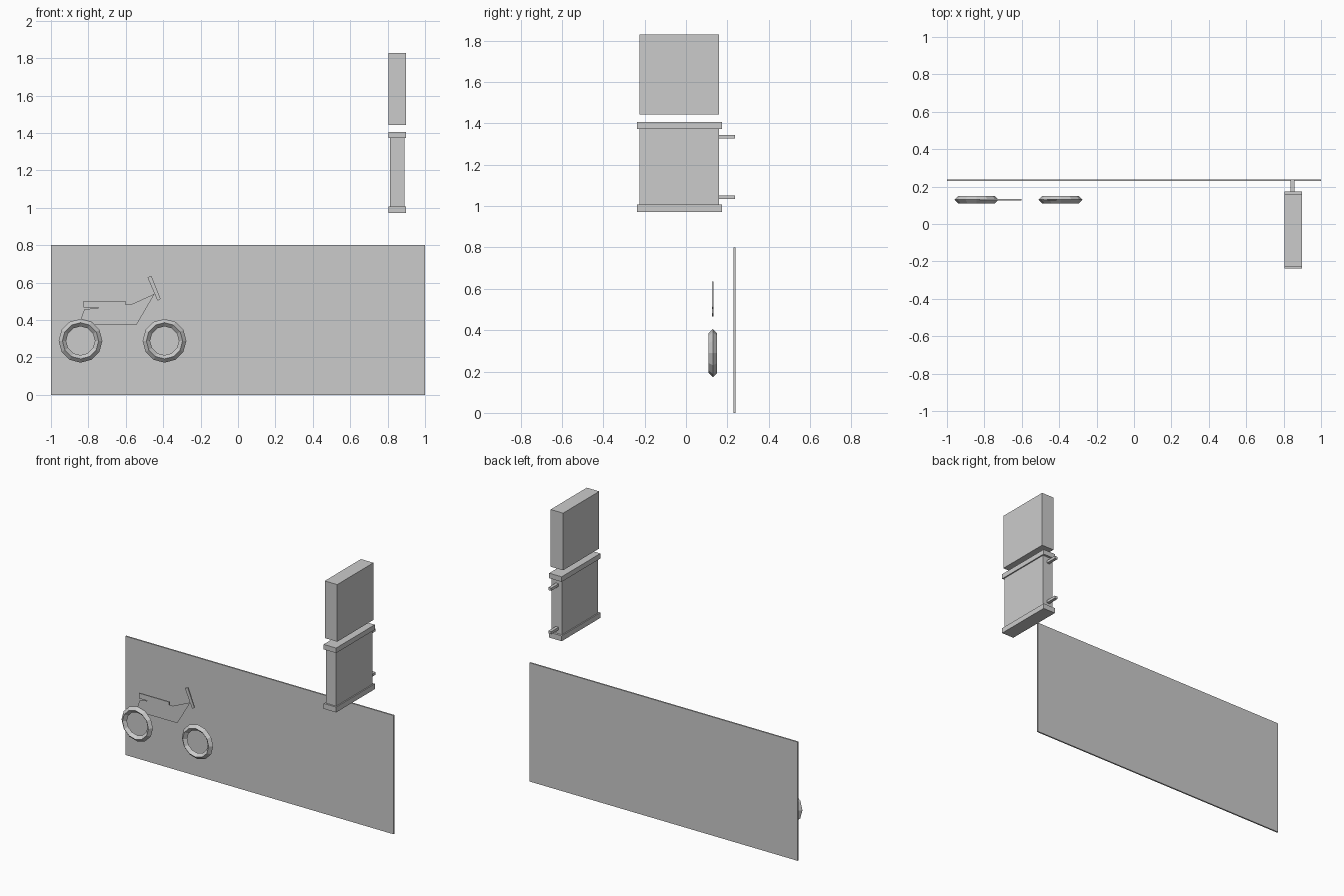
import bpy
from math import radians

if "Cube" in bpy.data.objects:
    bpy.data.objects.remove(bpy.data.objects["Cube"])


def box(name, x, y, z):
    """Box from (min, max) ranges."""
    bpy.ops.mesh.primitive_cube_add(size=1, location=[sum(r) / 2 for r in (x, y, z)])
    ob = bpy.context.object
    ob.name = name
    ob.scale = [r[1] - r[0] for r in (x, y, z)]
    bpy.ops.object.transform_apply(location=False, rotation=False, scale=True)
    return ob


def plate(name, outline, y, thickness=0.0):
    """Flat xz outline at depth y, optionally thickened around it."""
    mesh = bpy.data.meshes.new(name)
    mesh.from_pydata([(px, y, pz) for px, pz in outline], [], [range(len(outline))])
    ob = bpy.data.objects.new(name, mesh)
    bpy.context.collection.objects.link(ob)
    if thickness:
        mod = ob.modifiers.new("thickness", 'SOLIDIFY')
        mod.thickness = thickness
        mod.offset = 0
    return ob


# Wide fascia panel
box("fascia_panel", (-1, 1), (0.229, 0.239), (0, 0.8))

# Projecting sign: upper box, lower body with end caps, wall brackets
box("upper_sign", (0.805, 0.898), (-0.226, 0.159), (1.444, 1.829))
box("lower_sign", (0.813, 0.890), (-0.226, 0.159), (1.008, 1.374))
for name, z in (("bottom_cap", (0.972, 1.008)), ("top_cap", (1.372, 1.406))):
    box(name, (0.805, 0.898), (-0.238, 0.174), z)
for z in (1.043, 1.336):
    box("wall_bracket", (0.838, 0.859), (0.159, 0.238), (z - 0.009, z + 0.009))

# Motorbike emblem: faceted tyres
BIKE_Y = 0.13
for name, x in (("rear_wheel", -0.842), ("front_wheel", -0.393)):
    bpy.ops.mesh.primitive_torus_add(
        major_segments=12, minor_segments=4, major_radius=0.097, minor_radius=0.02,
        location=(x, BIKE_Y, 0.289), rotation=(radians(90), 0, 0))
    bpy.context.object.name = name

# Paper-thin frame
plate("bike_frame", [(-0.842, 0.40), (-0.822, 0.457), (-0.735, 0.467), (-0.602, 0.482),
                     (-0.575, 0.482), (-0.446, 0.54), (-0.543, 0.374), (-0.842, 0.374)], BIKE_Y)

# Seat and handlebar
plate("seat", [(-0.826, 0.502), (-0.826, 0.467), (-0.735, 0.467),
               (-0.602, 0.48), (-0.602, 0.502)], BIKE_Y, 0.008)
plate("handlebar", [(-0.484, 0.628), (-0.463, 0.636), (-0.414, 0.513), (-0.43, 0.503)],
      BIKE_Y, 0.008)
